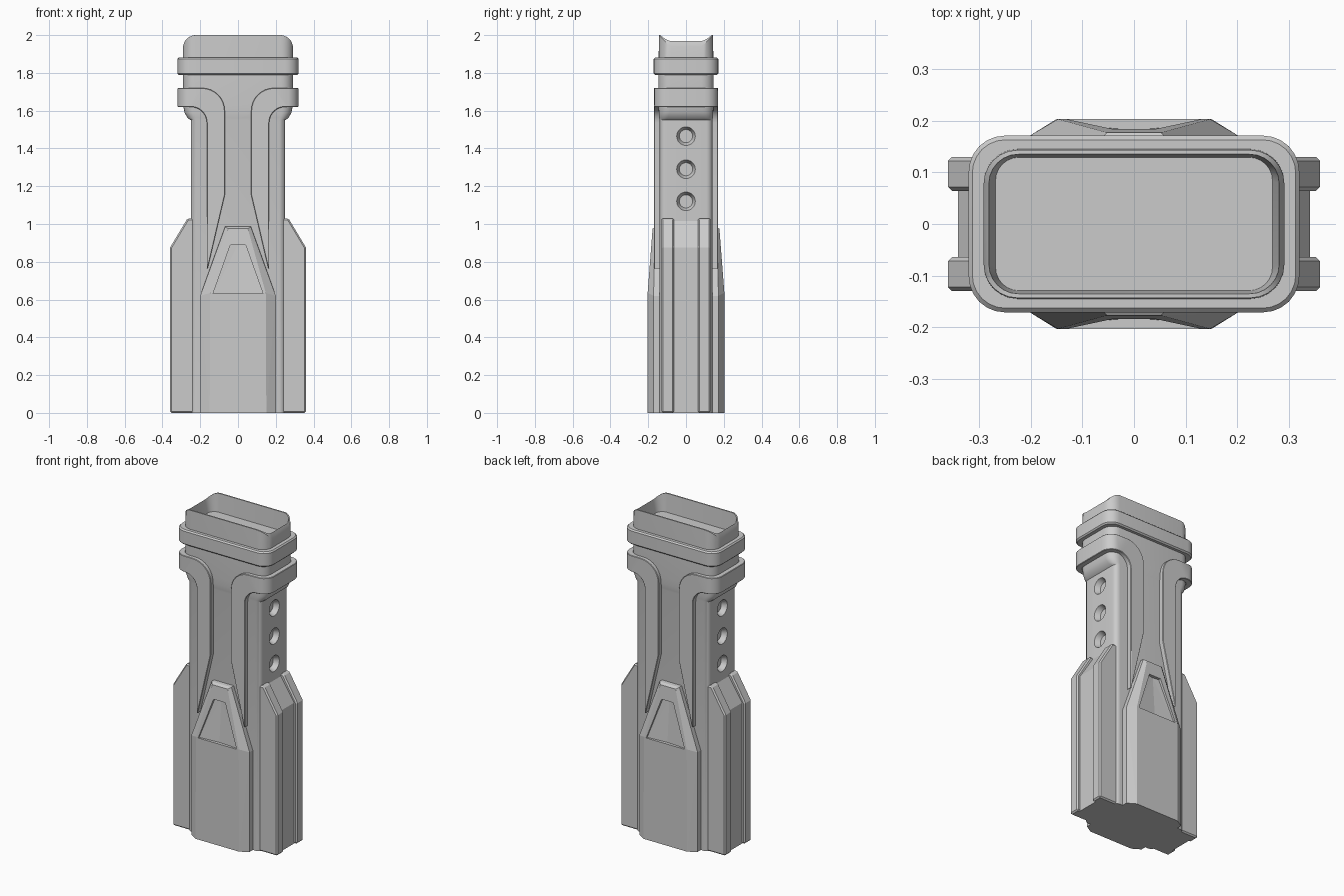
import bpy, bmesh
from math import sin, cos, pi, sqrt
from mathutils import Matrix

if "Cube" in bpy.data.objects:
    bpy.data.objects.remove(bpy.data.objects["Cube"])


def finish(name, bm, bevel=0.0):
    bmesh.ops.recalc_face_normals(bm, faces=bm.faces)
    me = bpy.data.meshes.new(name)
    bm.to_mesh(me)
    bm.free()
    ob = bpy.data.objects.new(name, me)
    bpy.context.collection.objects.link(ob)
    if bevel:
        m = ob.modifiers.new("edge_bevel", 'BEVEL')
        m.width, m.segments, m.limit_method, m.angle_limit = bevel, 1, 'ANGLE', 0.8
    return ob


def select(ob):
    bpy.ops.object.select_all(action='DESELECT')
    ob.select_set(True)
    bpy.context.view_layer.objects.active = ob


def smooth(ob):
    select(ob)
    bpy.ops.object.shade_smooth_by_angle(angle=0.5)


def cut(ob, cutters):
    for c in cutters:
        m = ob.modifiers.new("cut", 'BOOLEAN')
        m.operation, m.object, m.solver = 'DIFFERENCE', c, 'EXACT'
        select(ob)
        bpy.ops.object.modifier_apply(modifier=m.name)
        bpy.data.objects.remove(c)


def rrect(hx, hy, r, n=6):
    pts = []
    for q, (sx, sy) in enumerate([(1, 1), (-1, 1), (-1, -1), (1, -1)]):
        for i in range(n + 1):
            a = (q + i / n) * pi / 2
            pts.append((sx * (hx - r) + r * cos(a), sy * (hy - r) + r * sin(a)))
    return pts


def rim_drop(x):
    t = min(1, max(0, (abs(x) - 0.22) / 0.07))
    return 0.062 * (1 - sqrt(1 - t * t))


def loft(name, sections, caps=True):
    """Rounded-rectangle sections (hx, hy, r, z); sections at z = 2 follow the dipped rim."""
    bm = bmesh.new()
    rings = [[bm.verts.new((x, y, z - (rim_drop(x) if z == 2 else 0)))
              for x, y in rrect(hx, hy, r)] for hx, hy, r, z in sections]
    for a, b in zip(rings, rings[1:]):
        for i in range(len(a)):
            j = (i + 1) % len(a)
            bm.faces.new((a[i], a[j], b[j], b[i]))
    if caps:
        bm.faces.new(rings[0])
        bm.faces.new(rings[-1])
    return finish(name, bm)


def hull(name, pts):
    bm = bmesh.new()
    vs = [bm.verts.new(p) for p in pts]
    res = bmesh.ops.convex_hull(bm, input=vs)
    bmesh.ops.delete(bm, geom=list({g for g in res["geom_interior"] + res["geom_unused"]
                                    if isinstance(g, bmesh.types.BMVert)}), context='VERTS')
    bmesh.ops.dissolve_limit(bm, angle_limit=0.01, verts=bm.verts, edges=bm.edges)
    return finish(name, bm)


# grip body with flared head and hollow dipped rim
body = loft("grip_body", [
    (.25, .14, .032, 0), (.25, .14, .032, 1.55), (.268, .142, .045, 1.562),
    (.283, .144, .055, 1.59), (.291, .146, .065, 1.63), (.291, .146, .065, 1.80),
    (.291, .143, .065, 2), (.281, .135, .057, 2), (.268, .129, .045, 1.885)])

# round side sockets
sockets = []
for s in (1, -1):
    for z in (1.465, 1.29, 1.12):
        bm = bmesh.new()
        bmesh.ops.create_cone(bm, cap_ends=True, segments=24, radius1=.035, radius2=.053, depth=.04,
                              matrix=Matrix.Translation((s * .238, 0, z)) @ Matrix.Rotation(s * pi / 2, 4, 'Y'))
        sockets.append(finish("socket_cutter", bm))
cut(body, sockets)
smooth(body)

# upper collar
smooth(loft("upper_collar", [
    (.285, .138, .06, 1.788), (.313, .163, .064, 1.788), (.32, .171, .07, 1.796),
    (.32, .171, .07, 1.874), (.313, .163, .064, 1.882), (.285, .138, .06, 1.882)], caps=False))

# lower collar: wraps each side, then turns down into pointed blades front and back
front = [((.160, .767), (.165, .762)), ((.07, 1.153), (.165, 1.153))]
for i in range(9):
    t = i / 8 * pi / 2
    front.append(((.19 - .12 * cos(t), 1.60 + .12 * sin(t)),
                  (.25 - .085 * cos(t), 1.535 + .085 * sin(t))))
half = [[(a[0], -.17, a[1]), (b[0], -.17, b[1]), (b[0], -.135, b[1]), (a[0], -.135, a[1])]
        for a, b in front]
for i in range(1, 7):
    t = i / 6 * pi / 2
    out = (.25 + .07 * sin(t), -(.10 + .07 * cos(t)))
    inn = (.25 + .035 * sin(t), -(.10 + .035 * cos(t)))
    half.append([(*out, 1.72), (*out, 1.62), (*inn, 1.62), (*inn, 1.72)])
path = half + [[(x, -y, z) for x, y, z in st] for st in reversed(half)]
for s, side in ((1, "right"), (-1, "left")):
    bm = bmesh.new()
    st = [[bm.verts.new((s * x, y, z)) for x, y, z in p] for p in path]
    for a, b in zip(st, st[1:]):
        for i in range(4):
            j = (i + 1) % 4
            bm.faces.new((a[i], a[j], b[j], b[i]))
    bm.faces.new(st[0])
    bm.faces.new(st[-1])
    smooth(finish("collar_strap_" + side, bm, .006))

# front and back lower panels with folded trapezoid recess
for s, side in ((1, "front"), (-1, "back")):
    quarter = [(.2, -.172, 0), (.15, -.203, 0), (.2, -.172, .62), (.147, -.203, .635),
               (.068, -.162, .985), (.052, -.177, .975),
               (.2, -.10, 0), (.2, -.10, .62), (.068, -.10, .99)]
    panel = hull("panel_" + side, [(m * x, s * y, z) for x, y, z in quarter for m in (1, -1)])
    rec = [(.132, -.25, .632), (.04, -.25, .89), (.132, -.192, .632), (.04, -.168, .89)]
    pts = [(m * x, s * y, z) for x, y, z in rec for m in (1, -1)]
    pts += [(0, s * -.182, .632), (0, s * -.164, .89)]
    cut(panel, [hull("recess_cutter", pts)])

# side rails: two outer ribs and a lower spine between them
for s, side in ((1, "right"), (-1, "left")):
    for part, y0, y1, x, top, w in (("rib_front", -.13, -.064, .36, 1.03, .008),
                                    ("rib_back", .064, .13, .36, 1.03, .008),
                                    ("spine", -.075, .075, .341, 1.02, 0)):
        prof = [(.23, 0), (x, 0), (x, .875), (x - .093, top), (.23, top)]
        rail = hull(f"{part}_{side}", [(s * px, y, z) for px, z in prof for y in (y0, y1)])
        if w:
            m = rail.modifiers.new("edge_bevel", 'BEVEL')
            m.width, m.segments, m.limit_method, m.angle_limit = w, 1, 'ANGLE', 1.0
